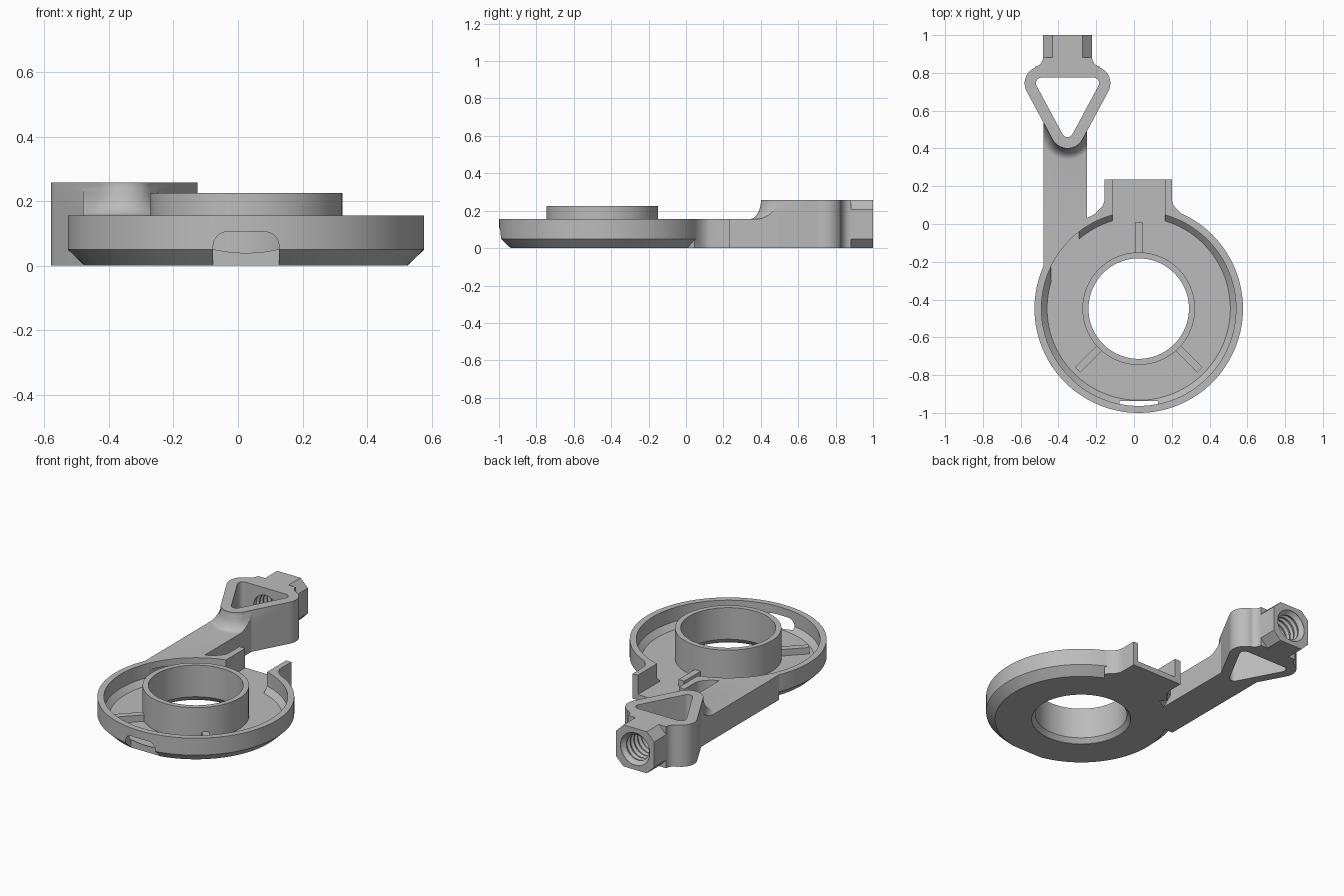
import bpy
import bmesh
from math import sin, cos, pi, radians
from mathutils import Vector

old = bpy.data.objects.get("Cube")
if old:
    bpy.data.objects.remove(old)

grey = bpy.data.materials.new("plain grey")
grey.use_nodes = True
colour = (0.5, 0.5, 0.5, 1)
grey.diffuse_color = colour
grey.node_tree.nodes["Principled BSDF"].inputs["Base Color"].default_value = colour

CX, CY = 0.025, -0.448      # centre of the round tray
HX = -0.352                 # centre line of the bracket head
RIM, TOP, FLOOR = 0.155, 0.257, 0.035


def skin(name, loops, closed=False):
    """Bridge equal loops of points; cap the ends unless the stack closes on itself."""
    bm = bmesh.new()
    rings = [[bm.verts.new(p) for p in loop] for loop in loops]
    pairs = list(zip(rings, rings[1:]))
    if closed:
        pairs.append((rings[-1], rings[0]))
    else:
        bm.faces.new(rings[0])
        bm.faces.new(rings[-1])
    n = len(rings[0])
    for a, b in pairs:
        for i in range(n):
            j = (i + 1) % n
            bm.faces.new((a[i], a[j], b[j], b[i]))
    bmesh.ops.recalc_face_normals(bm, faces=bm.faces)
    mesh = bpy.data.meshes.new(name)
    bm.to_mesh(mesh)
    bm.free()
    mesh.materials.append(grey)
    obj = bpy.data.objects.new(name, mesh)
    bpy.context.collection.objects.link(obj)
    return obj


def prism(name, outline, z0, z1):
    return skin(name, [[(x, y, z) for x, y in outline] for z in (z0, z1)])


def box(name, x0, x1, y0, y1, z0, z1):
    return prism(name, [(x0, y0), (x1, y0), (x1, y1), (x0, y1)], z0, z1)


def lathe(name, profile, closed=False, n=112):
    """Turn (radius, height) points about the tray axis."""
    ring = [2 * pi * i / n for i in range(n)]
    return skin(name, [[(CX + r * cos(a), CY + r * sin(a), z) for a in ring]
                       for r, z in profile], closed)


def arc(cx, cy, r, a0, a1, n=8):
    return [(cx + r * cos(radians(a0 + (a1 - a0) * i / n)),
             cy + r * sin(radians(a0 + (a1 - a0) * i / n))) for i in range(n + 1)]


def triangle(r):
    """Rounded triangle pointing to the tray."""
    return (arc(HX + 0.137, 0.745, r, -30, 90, 14) + arc(HX - 0.137, 0.745, r, 90, 210, 14)
            + arc(HX, 0.49, r, 210, 330, 14))


def combine(target, tool, operation):
    mod = target.modifiers.new("cut", 'BOOLEAN')
    mod.operation, mod.solver, mod.object = operation, 'EXACT', tool
    bpy.context.view_layer.objects.active = target
    bpy.ops.object.modifier_apply(modifier=mod.name)
    bpy.data.objects.remove(tool)


# Tray with bevelled underside
body = lathe("tray_and_bracket", [(0.5, 0), (0.552, 0.05), (0.552, RIM)])

# Cable outlet at the back, blended into the rim
side = [(0.26, 0.045), (0.227, 0.078), (0.21, 0.098), (0.202, 0.12), (0.2, 0.14), (0.2, 0.235)]
mid = 0.0225
outlet = [(0.15, -0.1)] + side
outlet += [(2 * mid - x, y) for x, y in reversed(outlet)]
combine(body, prism("outlet", outlet, 0, RIM), 'UNION')

# Straight arm
combine(body, box("arm", -0.48, -0.25, -0.225, 0.6, 0, RIM), 'UNION')

# Bracket head and its sweep up from the arm
combine(body, prism("head", triangle(0.09), 0, TOP), 'UNION')
steps = [radians(t) for t in range(0, 81, 8)]
sweep = [(0.06, 0.1)] + [(0.06 * (1 - sin(t)), RIM + 0.1 * (1 - cos(t))) for t in steps]
sweep.append((-0.005, TOP - 0.003))
blend = skin("sweep", [[(x, y, z) for x, y in triangle(0.09 + d)] for d, z in sweep])
combine(blend, box("sweep_limit", -0.48, -0.25, 0.3, 0.6, 0.05, 0.3), 'INTERSECT')
combine(body, blend, 'UNION')

# Eight-sided neck with flared root
w, c = 0.13, 0.05
octagon = [(-w, c), (-w + c, 0), (w - c, 0), (w, c),
           (w, TOP - c), (w - c, TOP), (-w + c, TOP), (-w, TOP - c)]
neck = skin("neck", [[(HX + x, y, z) for x, z in octagon] for y in (0.74, 1)])
combine(body, neck, 'UNION')
flare = arc(w + 0.05, 0.882, 0.05, 180, 262)
flare = [(HX + x, y) for x, y in flare]
flare += [(HX + 0.13, 0.76)]
flare += [(2 * HX - x, y) for x, y in reversed(flare)]
combine(body, prism("flare", flare, 0, TOP), 'UNION')

# Hollow out the tray, outlet, wire passage, hub hole and head
combine(body, lathe("cavity", [(0.485, FLOOR), (0.515, 0.068), (0.515, 0.4)]), 'DIFFERENCE')
combine(body, box("outlet_cut", -0.115, 0.165, -0.1, 0.3, FLOOR, 0.4), 'DIFFERENCE')
combine(body, box("passage", -0.44, -0.29, -0.3, 0.3, FLOOR, 0.115), 'DIFFERENCE')
combine(body, lathe("hub_hole", [(0.288, -0.1), (0.288, 0.4)]), 'DIFFERENCE')
combine(body, prism("head_hole", triangle(0.03), -0.1, 0.4), 'DIFFERENCE')

# Rounded notch at the front of the rim
arch = [(-0.077, -0.1), (0.127, -0.1)] + arc(0.082, 0.06, 0.045, 0, 90) \
    + arc(-0.032, 0.06, 0.045, 90, 180)
notch = skin("notch", [[(x, y, z) for x, z in arch] for y in (-1.1, -0.937)])
combine(body, notch, 'DIFFERENCE')

# Threaded bore through the neck
bore = [(0.1, 1.02), (0.1, 0.998), (0.09, 0.985)]
for i in range(5):
    y = 0.975 - i * 0.036
    bore += [(0.078, y), (0.078, y - 0.008), (0.092, y - 0.018), (0.092, y - 0.026)]
bore.append((0.078, 0.75))
turn = [2 * pi * i / 48 for i in range(48)]
thread = skin("thread", [[(HX + r * cos(a), y, TOP / 2 + r * sin(a)) for a in turn]
                         for r, y in bore])
combine(body, thread, 'DIFFERENCE')

# Raised hub ring
hub = lathe("hub_ring", [(0.29, 0), (0.266, 0.03), (0.266, 0.225),
                         (0.298, 0.225), (0.298, 0.001)], closed=True)

# Three radial ribs on the tray floor
parts = [body, hub]
for k, angle in enumerate((90, 225, 315)):
    d = Vector((cos(radians(angle)), sin(radians(angle))))
    s = Vector((-d.y, d.x)) * 0.02
    o = Vector((CX, CY))
    corners = [o + d * 0.285 - s, o + d * 0.458 - s, o + d * 0.458 + s, o + d * 0.285 + s]
    parts.append(prism(f"rib_{k + 1}", corners, 0.02, 0.075))

bpy.ops.object.select_all(action='DESELECT')
for p in parts:
    p.select_set(True)
bpy.context.view_layer.objects.active = body
bpy.ops.object.shade_smooth_by_angle(angle=radians(28))
